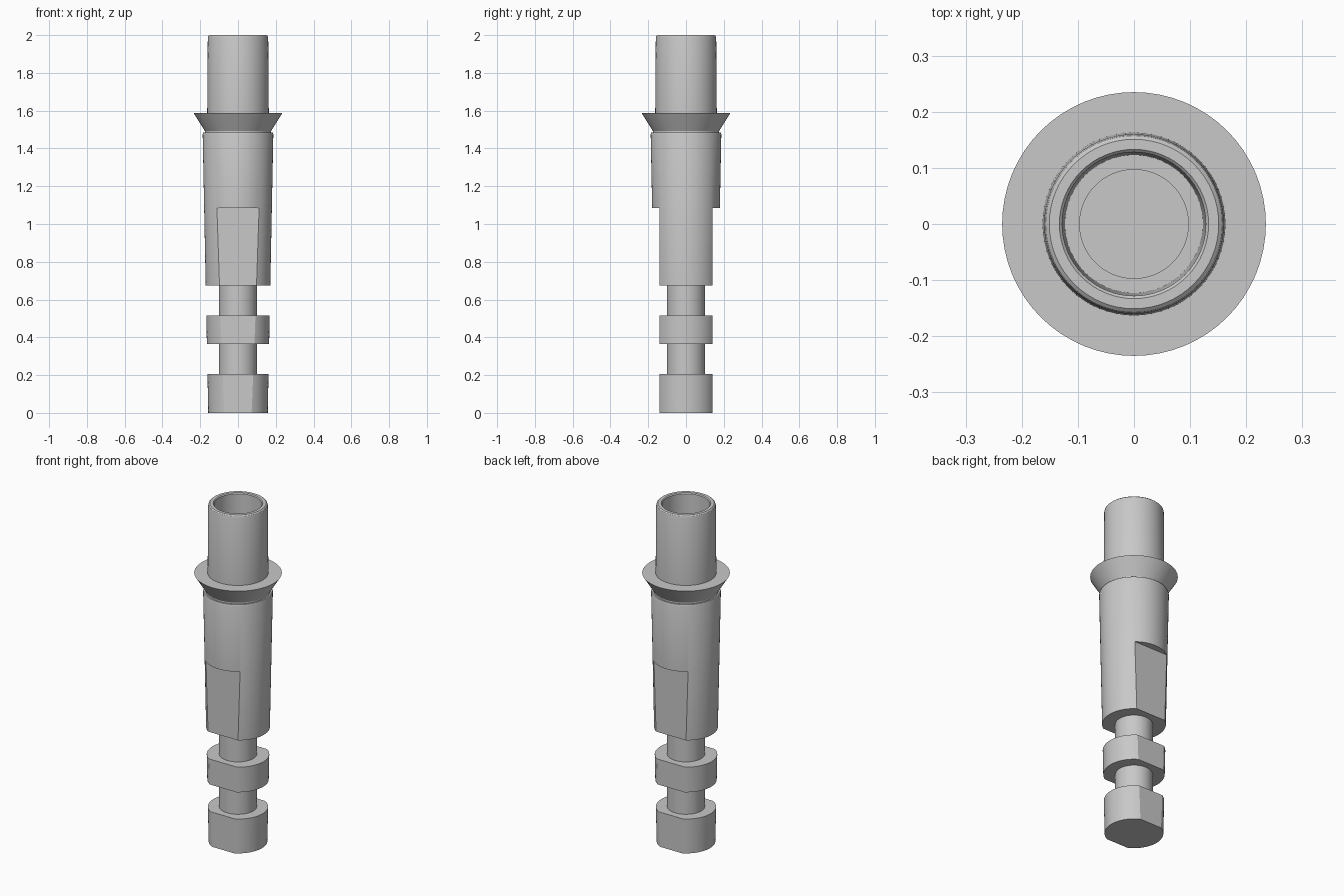
import bpy
import bmesh
import math

SEGMENTS = 64
FLAT_Y = 0.14      # half distance between the two milled flats
FLAT_TOP = 1.085   # height where the flats end

default = bpy.data.objects.get("Cube")
if default:
    bpy.data.objects.remove(default, do_unlink=True)

grey = bpy.data.materials.new("plain grey")
grey.use_nodes = True
grey.diffuse_color = (0.58, 0.58, 0.58, 1)
grey.node_tree.nodes["Principled BSDF"].inputs["Base Color"].default_value = grey.diffuse_color


def taper(z):
    """Radius of the gently tapered shank at height z."""
    return 0.1575 + 0.02 * z


def lathe(name, profile):
    """Spin a (radius, height) profile around z into a closed solid."""
    bm = bmesh.new()
    verts = [bm.verts.new((r, 0, z)) for r, z in profile]
    edges = [bm.edges.new(pair) for pair in zip(verts, verts[1:])]
    bmesh.ops.spin(bm, geom=verts + edges, cent=(0, 0, 0), axis=(0, 0, 1),
                   angle=math.tau, steps=SEGMENTS, use_duplicate=False)
    bmesh.ops.remove_doubles(bm, verts=bm.verts, dist=0.0001)
    bmesh.ops.recalc_face_normals(bm, faces=bm.faces)
    mesh = bpy.data.meshes.new(name)
    bm.to_mesh(mesh)
    bm.free()
    mesh.materials.append(grey)
    obj = bpy.data.objects.new(name, mesh)
    bpy.context.collection.objects.link(obj)
    return obj


def select_only(obj):
    bpy.ops.object.select_all(action="DESELECT")
    obj.select_set(True)
    bpy.context.view_layer.objects.active = obj


def cut_flat(obj, side):
    """Mill one flat on the front (-1) or back (+1) of the lower shank."""
    bpy.ops.mesh.primitive_cube_add(size=1, location=(0, side * (FLAT_Y + 0.1), FLAT_TOP / 2 - 0.1))
    cutter = bpy.context.object
    cutter.name = "flat_cutter"
    cutter.scale = (1, 0.2, FLAT_TOP + 0.2)
    cutter.hide_render = True
    select_only(obj)
    mod = obj.modifiers.new("flat", "BOOLEAN")
    mod.operation = "DIFFERENCE"
    mod.solver = "EXACT"
    mod.object = cutter
    bpy.ops.object.modifier_apply(modifier=mod.name)
    bpy.data.objects.remove(cutter, do_unlink=True)


# Tapered shank with two turned grooves
NECK = 0.101
shank = lathe("shank", [
    (0, 0), (taper(0), 0), (taper(0.205), 0.205),
    (NECK, 0.205), (NECK, 0.365),
    (taper(0.365), 0.365), (taper(0.515), 0.515),
    (NECK, 0.515), (NECK, 0.675),
    (taper(0.675), 0.675), (taper(1.475), 1.475),
    (0.184, 1.484), (0, 1.484),
])
for side in (-1, 1):
    cut_flat(shank, side)

# Flared collar and hollow tube with a rounded lip and stepped bore
socket = lathe("collar_and_tube", [
    (0, 1.478), (0.175, 1.478), (0.175, 1.492),
    (0.235, 1.588), (0.163, 1.588),
    (0.160, 1.985), (0.157, 1.995), (0.151, 2.0),
    (0.133, 2.0), (0.128, 1.995),
    (0.123, 1.62), (0.097, 1.62), (0.097, 1.51), (0, 1.51),
])

# Smooth the round walls, keep the turned edges crisp
for part in (shank, socket):
    select_only(part)
    bpy.ops.object.shade_smooth_by_angle(angle=math.radians(20))
